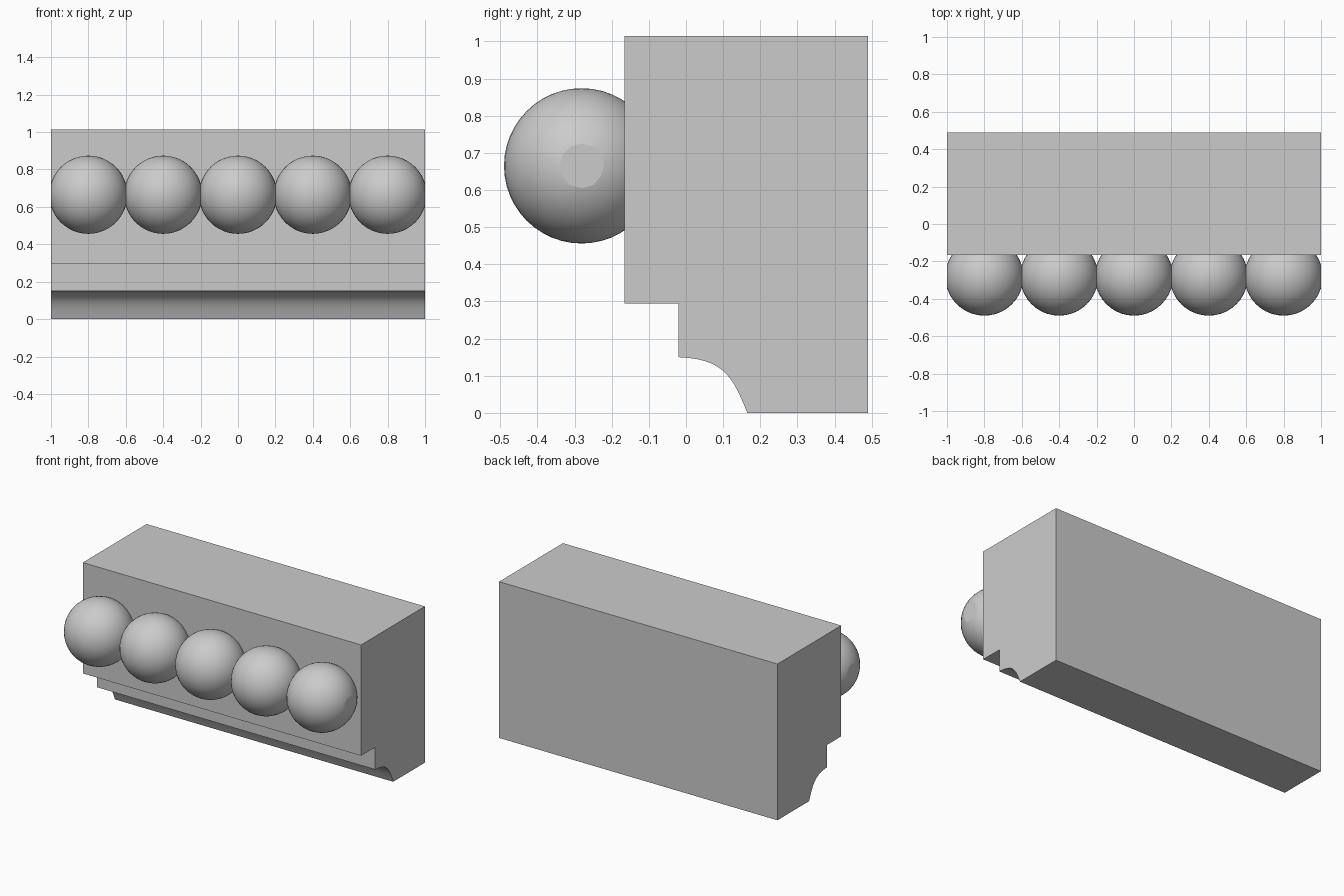
import bpy, bmesh
from mathutils import Vector, geometry

if "Cube" in bpy.data.objects:
    bpy.data.objects.remove(bpy.data.objects["Cube"])


def make_object(name, bm):
    mesh = bpy.data.meshes.new(name)
    bm.to_mesh(mesh)
    bm.free()
    obj = bpy.data.objects.new(name, mesh)
    bpy.context.collection.objects.link(obj)
    return obj


# Moulding body: stepped side profile with a curved cove, extruded along x
cove = geometry.interpolate_bezier(
    Vector((-0.02, 0.15)), Vector((0.10, 0.145)),
    Vector((0.125, 0.10)), Vector((0.165, 0.0)), 14)
profile = [(0.49, 0), (0.49, 1.015), (-0.165, 1.015), (-0.165, 0.295), (-0.02, 0.295)]
profile += [(p[0], p[1]) for p in cove]

bm = bmesh.new()
end = bm.faces.new([bm.verts.new((-1, y, z)) for y, z in profile])
res = bmesh.ops.extrude_face_region(bm, geom=[end])
bmesh.ops.translate(bm, vec=(2, 0, 0),
                    verts=[g for g in res["geom"] if isinstance(g, bmesh.types.BMVert)])
bmesh.ops.recalc_face_normals(bm, faces=bm.faces)
body = make_object("moulding_body", bm)

# Smooth only the cove; steps and ends stay sharp
bpy.context.view_layer.objects.active = body
body.select_set(True)
bpy.ops.object.shade_smooth_by_angle(angle=0.5)


# Beads: spheres trimmed flat where they meet each other and the ends
def bead(index, x):
    bm = bmesh.new()
    bmesh.ops.create_uvsphere(bm, u_segments=40, v_segments=24, radius=0.209)
    for f in bm.faces:
        f.smooth = True
    for side in (-1, 1):
        cut = bmesh.ops.bisect_plane(
            bm, geom=bm.verts[:] + bm.edges[:] + bm.faces[:],
            plane_co=(0.2 * side, 0, 0), plane_no=(side, 0, 0), clear_outer=True)
        rim = [g for g in cut["geom_cut"] if isinstance(g, bmesh.types.BMEdge)]
        cap = bmesh.ops.contextual_create(bm, geom=rim)["faces"]
        for f in cap:
            f.smooth = False
        for e in rim:
            e.smooth = False
    bmesh.ops.recalc_face_normals(bm, faces=bm.faces)
    obj = make_object(f"bead_{index}", bm)
    obj.location = (x, -0.281, 0.665)


for i in range(5):
    bead(i + 1, -0.8 + 0.4 * i)
